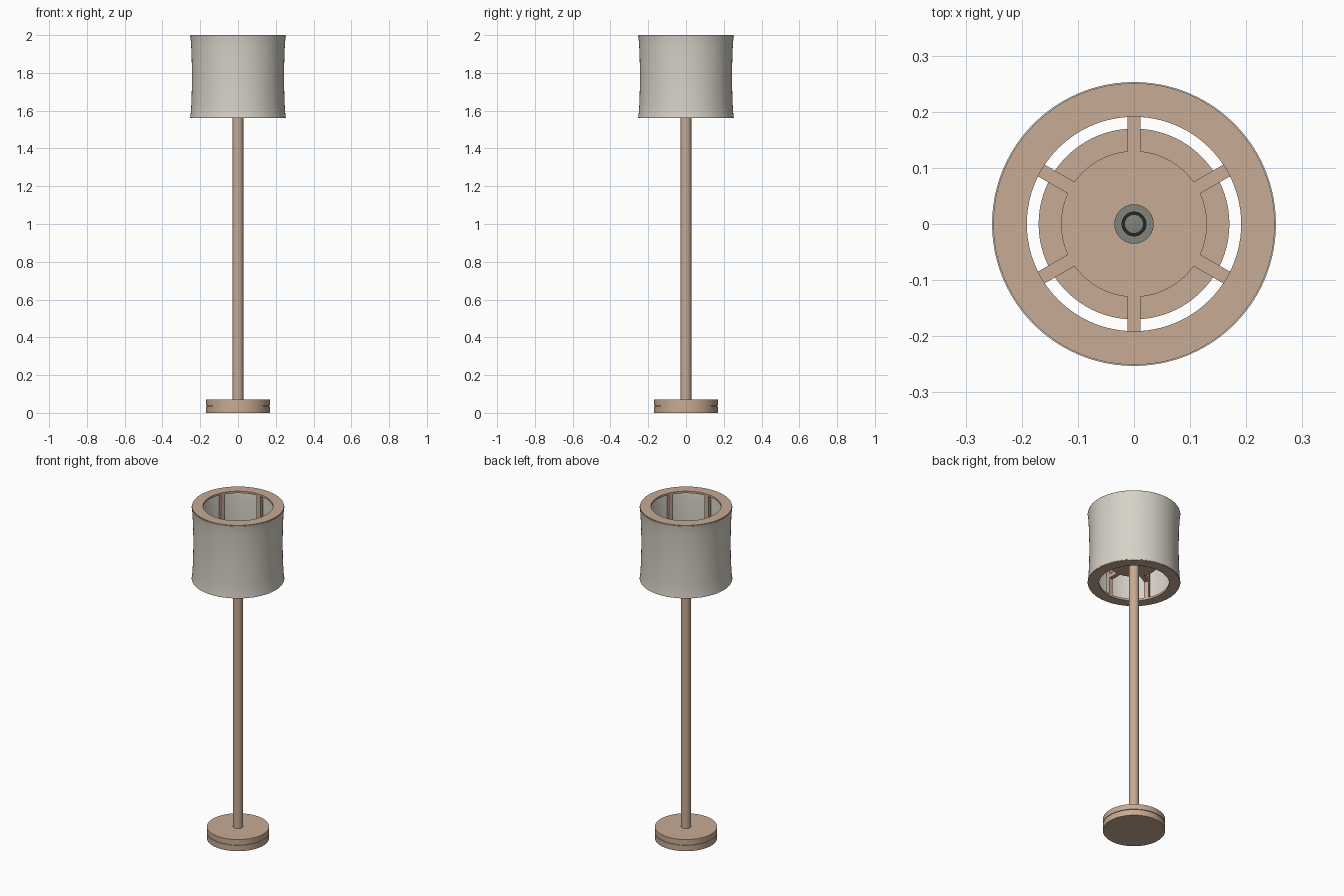
import bpy
import bmesh
from math import cos, sin, pi, radians
from mathutils import Matrix

cube = bpy.data.objects.get("Cube")
if cube:
    bpy.data.objects.remove(cube, do_unlink=True)


def material(name, color):
    m = bpy.data.materials.new(name)
    m.use_nodes = True
    m.diffuse_color = (*color, 1)
    m.node_tree.nodes["Principled BSDF"].inputs["Base Color"].default_value = (*color, 1)
    return m


WOOD = material("pale wood", (0.57, 0.41, 0.30))
LINEN = material("linen", (0.68, 0.64, 0.57))
GREY = material("socket grey", (0.22, 0.23, 0.20))
BLACK = material("dark metal", (0.02, 0.02, 0.02))


def finish(name, bm, mat):
    bmesh.ops.recalc_face_normals(bm, faces=bm.faces)
    mesh = bpy.data.meshes.new(name)
    bm.to_mesh(mesh)
    bm.free()
    mesh.materials.append(mat)
    obj = bpy.data.objects.new(name, mesh)
    bpy.context.collection.objects.link(obj)
    bpy.ops.object.select_all(action="DESELECT")
    obj.select_set(True)
    bpy.context.view_layer.objects.active = obj
    bpy.ops.object.shade_smooth_by_angle(angle=radians(35))
    return obj


def lathe(name, profile, mat, closed=False, steps=96):
    """Revolve (radius, height) points about the z axis."""
    bm = bmesh.new()
    verts = [bm.verts.new((r, 0, z)) for r, z in profile]
    ends = verts[1:] + verts[:1] if closed else verts[1:]
    edges = [bm.edges.new(pair) for pair in zip(verts, ends)]
    bmesh.ops.spin(bm, geom=verts + edges, axis=(0, 0, 1), cent=(0, 0, 0),
                   angle=2 * pi, steps=steps, use_merge=True)
    bmesh.ops.remove_doubles(bm, verts=bm.verts, dist=1e-5)
    return finish(name, bm, mat)


def disc(name, r, z0, z1, mat):
    return lathe(name, [(0, z0), (r, z0), (r, z1), (0, z1)], mat)


def bar(name, r0, r1, width, z0, z1, angle):
    """Radial box between two radii, turned to the given angle."""
    bm = bmesh.new()
    bmesh.ops.create_cube(bm, size=1)
    bmesh.ops.scale(bm, vec=(r1 - r0, width, z1 - z0), verts=bm.verts)
    bmesh.ops.translate(bm, vec=((r0 + r1) / 2, 0, (z0 + z1) / 2), verts=bm.verts)
    bmesh.ops.rotate(bm, matrix=Matrix.Rotation(angle, 3, "Z"), verts=bm.verts)
    return finish(name, bm, WOOD)


# Base with a fine groove, and the pole
R, BASE_TOP = 0.17, 0.07
lathe("base", [(0, 0), (R, 0), (R, 0.035), (R - 0.005, 0.035),
               (R - 0.005, 0.038), (R, 0.038), (R, BASE_TOP), (0, BASE_TOP)], WOOD)
disc("pole", 0.028, BASE_TOP, 1.68, WOOD)

# Hub inside the shade
HUB0, HUB1 = 1.675, 1.70
disc("hub", 0.13, HUB0, HUB1, WOOD)

# Shade frame rings
BOTTOM, TOP = 1.56, 2.0
for name, z0 in (("bottom_ring", BOTTOM), ("top_ring", TOP - 0.012)):
    z1 = z0 + 0.012
    lathe(name, [(0.191, z0), (0.251, z0), (0.251, z1), (0.191, z1)], WOOD, closed=True)

# Six spokes with upright struts
for i in range(6):
    a = radians(30 + 60 * i)
    bar(f"spoke_{i + 1}", 0.125, 0.205, 0.024, HUB0, HUB1, a)
    bar(f"strut_{i + 1}", 0.195, 0.219, 0.024, BOTTOM + 0.01, TOP - 0.01, a)

# Fabric shade, slightly drawn in at the middle
outer = []
for i in range(17):
    t = i / 16
    pull = 0.009 * sin(pi * t) ** 0.6 if 0 < i < 16 else 0
    outer.append((0.253 - pull, BOTTOM + 0.004 + (TOP - BOTTOM - 0.010) * t))
inner = [(r - 0.004, z) for r, z in reversed(outer)]
lathe("shade", outer + inner, LINEN, closed=True)

# Lamp socket on the hub
disc("socket_body", 0.035, HUB1, HUB1 + 0.05, GREY)
lathe("socket_collar", [(0.016, HUB1 + 0.05), (0.022, HUB1 + 0.05),
                        (0.022, HUB1 + 0.065), (0.016, HUB1 + 0.065)], BLACK, closed=True)
thread = [(0, HUB1 + 0.05)]
for i in range(4):
    z = HUB1 + 0.05 + 0.006 * i
    thread += [(0.015, z), (0.017, z + 0.003)]
thread.append((0, HUB1 + 0.074))
lathe("socket_thread", thread, GREY, steps=32)
